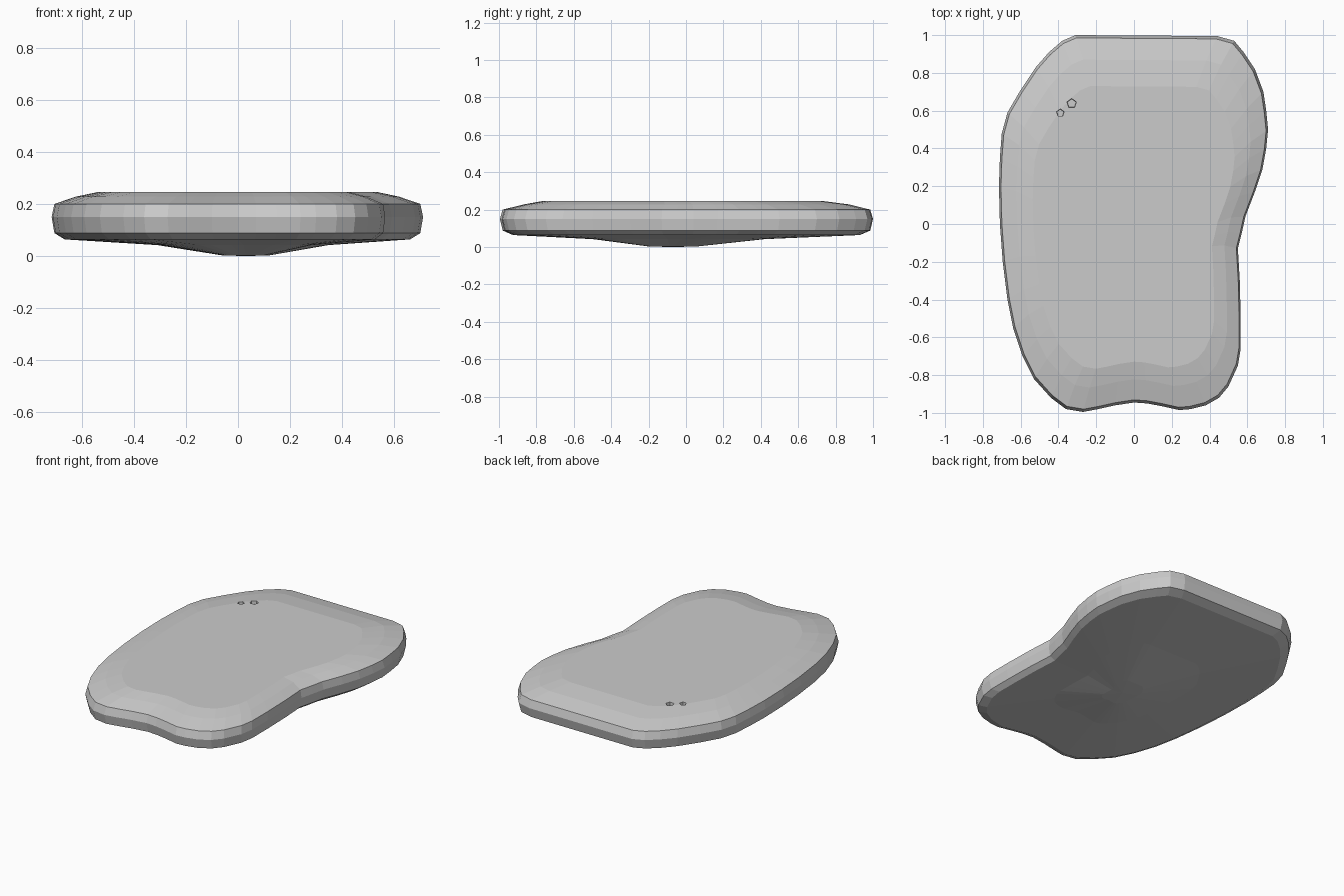
import bpy, bmesh

if "Cube" in bpy.data.objects:
    bpy.data.objects.remove(bpy.data.objects["Cube"])

# Widest outline of the slab, counterclockwise from the lower left lobe
OUTLINE = [
    (-.27, -.995), (-.19, -.98), (-.1, -.96), (0, -.945), (.07, -.95), (.15, -.965),
    (.24, -.985), (.3, -.98), (.38, -.96), (.45, -.92), (.5, -.86), (.55, -.75),
    (.565, -.66), (.565, -.5), (.56, -.3), (.55, -.13), (.57, -.05), (.59, .04),
    (.64, .17), (.68, .29), (.7, .4), (.71, .5), (.7, .6), (.685, .7), (.64, .82),
    (.58, .91), (.53, .97), (.44, .995), (-.31, 1), (-.38, .97), (-.45, .91),
    (-.52, .83), (-.6, .71), (-.67, .59), (-.7, .48), (-.71, .35), (-.715, .2),
    (-.71, 0), (-.695, -.2), (-.67, -.4), (-.64, -.55), (-.59, -.7), (-.53, -.82),
    (-.44, -.92), (-.36, -.98)]

# Cross-section rings: scale, height, centre x, centre y
RINGS = [(.13, .003, .03, -.07), (.46, .042, .02, -.04), (.93, .064, 0, 0),
         (.985, .088, 0, 0), (1, .15, 0, 0), (.985, .2, 0, 0),
         (.87, .228, 0, 0), (.75, .246, 0, -.02)]


def make_object(name, bm):
    bmesh.ops.recalc_face_normals(bm, faces=bm.faces[:])
    mesh = bpy.data.meshes.new(name)
    bm.to_mesh(mesh)
    bm.free()
    ob = bpy.data.objects.new(name, mesh)
    bpy.context.collection.objects.link(ob)
    return ob


# Slab: stacked outline rings, capped top and bottom
bm = bmesh.new()
loops = [[bm.verts.new((cx + x * s, cy + y * s, z)) for x, y in OUTLINE]
         for s, z, cx, cy in RINGS]
n = len(OUTLINE)
for a, b in zip(loops, loops[1:]):
    for i in range(n):
        j = (i + 1) % n
        bm.faces.new((a[i], a[j], b[j], b[i]))
bm.faces.new(loops[0][::-1])
bm.faces.new(loops[-1])
# Lowest point under the slab
low = bmesh.ops.poke(bm, faces=[f for f in bm.faces if all(v in loops[0] for v in f.verts)])
low["verts"][0].co = (.03, -.07, 0)
slab = make_object("stone_slab", bm)

# Two small five-sided dents near the back left corner
bm = bmesh.new()
for x, y, r, turn in ((-.39, .588, .024, 0), (-.33, .638, .03, .5)):
    made = bmesh.ops.create_cone(bm, segments=5, radius1=r * .8, radius2=r,
                                 depth=.05, cap_ends=True)
    bmesh.ops.translate(bm, verts=made["verts"], vec=(x, y, .25))
cutter = make_object("dent_cutter", bm)
cutter.hide_render = True

cut = slab.modifiers.new("dents", 'BOOLEAN')
cut.operation = 'DIFFERENCE'
cut.object = cutter
cut.solver = 'EXACT'
bpy.context.view_layer.objects.active = slab
bpy.ops.object.modifier_apply(modifier=cut.name)
bpy.data.objects.remove(cutter)
